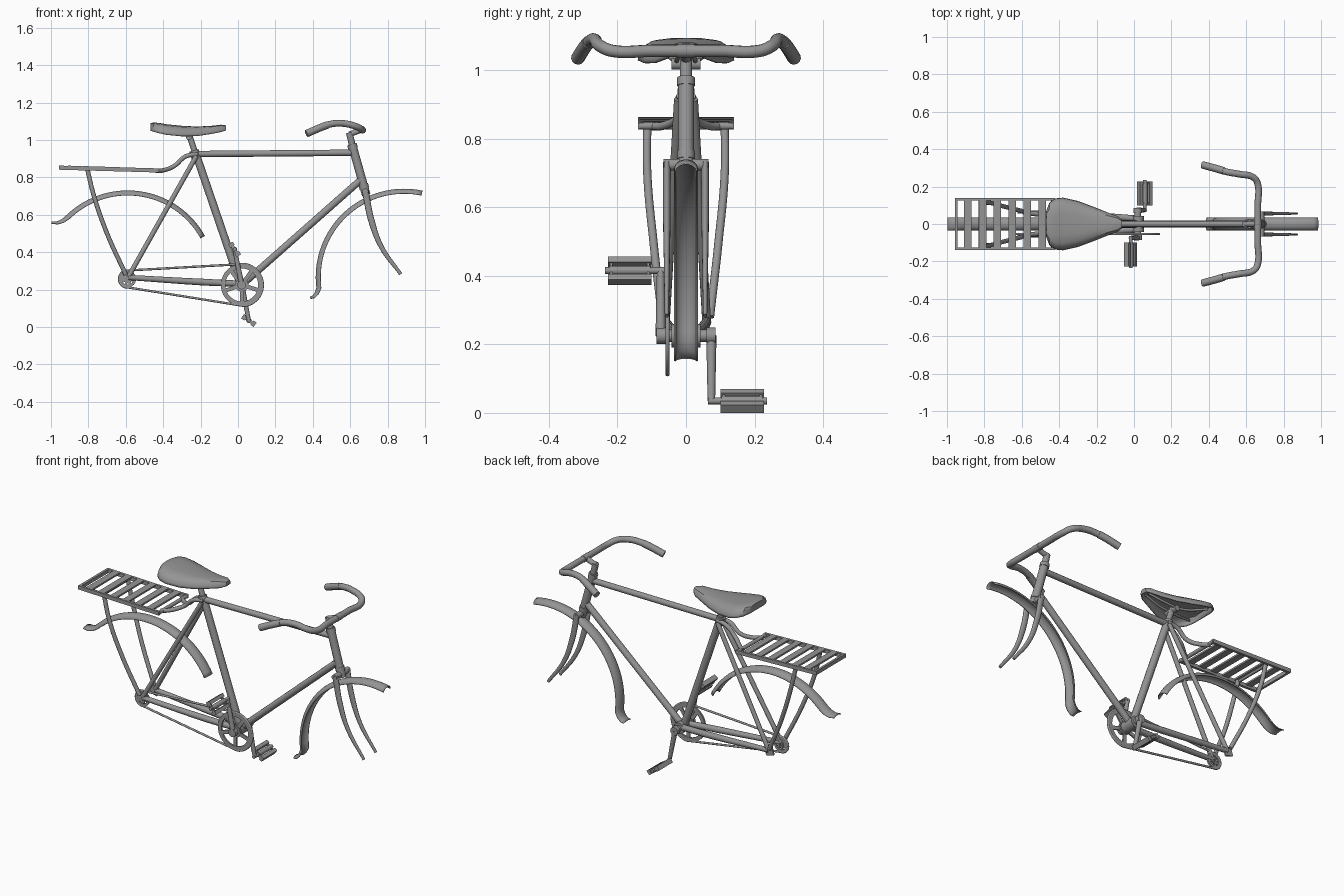
import bpy, bmesh, math
from mathutils import Vector, Matrix

cube = bpy.data.objects.get("Cube")
if cube:
    bpy.data.objects.remove(cube, do_unlink=True)

GREY = (0.3, 0.3, 0.3, 1)
grey = bpy.data.materials.new("plain_grey")
grey.use_nodes = True
grey.diffuse_color = GREY
grey.node_tree.nodes["Principled BSDF"].inputs["Base Color"].default_value = GREY


def finish(ob, angle=40):
    bpy.ops.object.select_all(action='DESELECT')
    ob.select_set(True)
    bpy.context.view_layer.objects.active = ob
    if ob.type == 'CURVE':
        bpy.ops.object.convert(target='MESH')
        ob = bpy.context.object
    ob.data.materials.clear()
    ob.data.materials.append(grey)
    bpy.ops.object.shade_smooth_by_angle(angle=math.radians(angle))
    return ob


def tube(name, pts, r, smooth=False, cyclic=False):
    """Round tube along points; r is one radius or one per point."""
    cu = bpy.data.curves.new(name, 'CURVE')
    cu.dimensions = '3D'
    cu.bevel_depth, cu.bevel_resolution = 1.0, 4
    cu.use_fill_caps, cu.resolution_u = True, 8
    radii = r if isinstance(r, (list, tuple)) else [r] * len(pts)
    sp = cu.splines.new('BEZIER' if smooth else 'POLY')
    store = sp.bezier_points if smooth else sp.points
    store.add(len(pts) - 1)
    for p, co, rad in zip(store, pts, radii):
        p.co = co if smooth else (*co, 1)
        p.radius = rad
        if smooth:
            p.handle_left_type = p.handle_right_type = 'AUTO'
    sp.use_cyclic_u = cyclic
    ob = bpy.data.objects.new(name, cu)
    bpy.context.collection.objects.link(ob)
    return finish(ob)


def from_bmesh(name, bm, angle=40):
    bmesh.ops.recalc_face_normals(bm, faces=bm.faces)
    me = bpy.data.meshes.new(name)
    bm.to_mesh(me)
    bm.free()
    ob = bpy.data.objects.new(name, me)
    bpy.context.collection.objects.link(ob)
    return finish(ob, angle)


def box(name, centre, size, tilt=0):
    """Box turned by tilt about the y axis."""
    bm = bmesh.new()
    bmesh.ops.create_cube(bm, size=1, matrix=Matrix.Translation(centre)
                          @ Matrix.Rotation(tilt, 4, 'Y') @ Matrix.Diagonal((*size, 1)))
    return from_bmesh(name, bm)


def ring(name, centre, inner, outer, thick):
    """Flat annulus standing in the xz plane."""
    bm = bmesh.new()
    h = thick / 2
    vs = [bm.verts.new(Vector(centre) + Vector((a, b, 0)))
          for a, b in ((inner, -h), (outer, -h), (outer, h), (inner, h))]
    es = [bm.edges.new((vs[i], vs[(i + 1) % 4])) for i in range(4)]
    bmesh.ops.spin(bm, geom=vs + es, cent=centre, axis=(0, 1, 0), angle=math.tau, steps=40)
    bmesh.ops.remove_doubles(bm, verts=bm.verts, dist=1e-5)
    return from_bmesh(name, bm)


def shell(name, rows, thick, closed_ends=False):
    """Open skin through rows of points, thickened."""
    bm = bmesh.new()
    grid = [[bm.verts.new(p) for p in row] for row in rows]
    for a, b in zip(grid, grid[1:]):
        for i in range(len(a) - 1):
            bm.faces.new((a[i], a[i + 1], b[i + 1], b[i]))
    if closed_ends:
        bm.faces.new(grid[0])
        bm.faces.new(grid[-1])
    ob = from_bmesh(name, bm, 35)
    m = ob.modifiers.new("thickness", 'SOLIDIFY')
    m.thickness, m.offset = thick, 0


SIDES = (("left", 1), ("right", -1))
crank_c = Vector((0.02, 0, 0.225))
rear_c = Vector((-0.59, 0, 0.257))
head_top, head_low = Vector((0.612, 0, 0.968)), Vector((0.676, 0, 0.74))

# Main frame tubes
tube("seat_tube", [(0.015, 0, 0.225), (-0.23, 0, 0.94)], 0.021)
tube("seat_post", [(-0.225, 0, 0.92), (-0.262, 0, 1.03)], 0.016)
tube("seat_collar", [(-0.222, 0, 0.9), (-0.236, 0, 0.945)], 0.025)
tube("top_tube", [(-0.225, 0, 0.925), (0.615, 0, 0.932)], 0.017)
tube("down_tube", [(0.02, 0, 0.225), (0.66, 0, 0.79)], 0.019)
tube("head_tube", [head_top, head_low], 0.023)
tube("upper_head_cup", [head_top + Vector((-0.003, 0, 0.01)), head_top.lerp(head_low, 0.06)], 0.026)
tube("lower_head_cup", [head_low.lerp(head_top, 0.1), head_low], 0.026)
tube("bottom_bracket", [(0.02, -0.042, 0.225), (0.02, 0.042, 0.225)], 0.034)
tube("crank_axle", [(0.02, -0.086, 0.225), (0.02, 0.086, 0.225)], 0.018)

# Stays and rear ends
for side, s in SIDES:
    tube(f"{side}_chain_stay", [(0, s * 0.03, 0.232), (-0.18, s * 0.042, 0.24),
                                (-0.585, s * 0.06, 0.265)], [0.017, 0.018, 0.014], True)
    tube(f"{side}_seat_stay", [(-0.222, s * 0.022, 0.915), (-0.585, s * 0.06, 0.27)], 0.013)
    box(f"{side}_rear_dropout", (-0.592, s * 0.06, 0.262), (0.05, 0.01, 0.05), 0.3)

# Fork, with blades narrower sideways than front to back
tube("fork_crown", [(0.68, -0.066, 0.724), (0.68, 0.066, 0.724)], 0.017)
tube("fork_steerer", [head_low, (0.686, 0, 0.705)], 0.023)
for side, s in SIDES:
    blade = tube(f"{side}_fork_blade", [(0.68, 0, 0.73), (0.714, 0, 0.567),
                                        (0.767, 0, 0.428), (0.87, 0, 0.283)],
                 [0.018, 0.017, 0.013, 0.009], True)
    blade.scale.y = 0.65
    blade.location.y = s * 0.056

# Handlebar, stem and grips
tube("stem_post", [head_top, (0.595, 0, 1.04)], 0.018)
tube("stem_arm", [(0.595, 0, 1.03), (0.662, 0, 1.055)], 0.015)
tube("stem_clamp", [(0.662, -0.025, 1.056), (0.662, 0.025, 1.056)], 0.02)
half = [(0.662, 0.1, 1.056), (0.661, 0.215, 1.056), (0.64, 0.248, 1.069),
        (0.56, 0.267, 1.089), (0.49, 0.28, 1.084), (0.44, 0.296, 1.066)]
tube("handlebar", [(x, -y, z) for x, y, z in reversed(half)] + half, 0.018, True)
for side, s in SIDES:
    tube(f"{side}_grip", [(0.48, s * 0.284, 1.081), (0.44, s * 0.296, 1.066),
                          (0.366, s * 0.316, 1.034)], 0.02, True)


# Mudguards: arched channel swept along a wheel arc, flattening at the flared tip
def mudguard(name, path):
    rows = []
    for i, p in enumerate(path):
        t = (path[min(i + 1, len(path) - 1)] - path[max(i - 1, 0)]).normalized()
        out = Vector((-t.z, 0, t.x))
        depth = 0.024 * min(1, 0.4 + 0.2 * i)
        rows.append([p + Vector((0, 0.032 * math.sin(a), 0)) + out * depth * (math.cos(a) - 1)
                     for a in (math.radians(d) for d in range(-90, 91, 15))])
    shell(name, rows, 0.005)


def arc(c, r, start, end, n):
    return [Vector((c[0] + r * math.cos(a), 0, c[1] + r * math.sin(a)))
            for a in (math.radians(start + (end - start) * i / n) for i in range(n + 1))]


front = arc((0.888, 0.267), 0.47, 187, 78, 36)
mudguard("front_mudguard", [Vector((0.385, 0, 0.16)), Vector((0.4, 0, 0.166)),
                            Vector((0.412, 0, 0.182))] + front)
rear = arc((-0.59, 0.258), 0.47, 134, 29, 36)
mudguard("rear_mudguard", [Vector((-0.998, 0, 0.563)), Vector((-0.967, 0, 0.563)),
                           Vector((-0.942, 0, 0.574))] + rear)

# Saddle: x, half width, rim height, crown height, with a flat-topped section
stations = [(-0.466, 0.07, 1.05, 1.088), (-0.45, 0.112, 1.044, 1.091), (-0.42, 0.134, 1.036, 1.088),
            (-0.38, 0.138, 1.028, 1.081), (-0.3, 0.12, 1.02, 1.073), (-0.22, 0.09, 1.021, 1.069),
            (-0.14, 0.058, 1.033, 1.073), (-0.09, 0.04, 1.043, 1.079), (-0.066, 0.02, 1.052, 1.076)]
flank = [(1, 0), (0.98, 0.25), (0.91, 0.6), (0.74, 0.88), (0.4, 0.98)]
section = [(-a, b) for a, b in flank] + [(0, 1)] + flank[::-1]
shell("saddle", [[(x, w * a, rim + (crown - rim) * b) for a, b in section]
                 for x, w, rim, crown in stations], 0.006, True)
for side, s in SIDES:
    tube(f"{side}_saddle_rail", [(-0.09, s * 0.012, 1.055), (-0.2, s * 0.025, 1.033),
                                 (-0.3, s * 0.032, 1.028), (-0.44, s * 0.075, 1.06)], 0.007, True)
tube("saddle_clamp", [(-0.262, -0.042, 1.018), (-0.262, 0.042, 1.018)], 0.017)

# Luggage rack, sloping slightly down to the front
slope = 0.028
rack_z = lambda x: 0.855 - slope * (x + 0.95)
for side, s in SIDES:
    box(f"{side}_rack_rail", (-0.69, s * 0.132, rack_z(-0.69) - 0.003), (0.53, 0.015, 0.022), slope)
    tube(f"{side}_rack_strut", [(-0.807, s * 0.113, 0.85), (-0.77, s * 0.113, 0.70),
                                (-0.70, s * 0.095, 0.50), (-0.6, s * 0.07, 0.28)], 0.012, True)
    tube(f"{side}_rack_brace", [(-0.44, s * 0.1, 0.836), (-0.4, s * 0.065, 0.838),
                                (-0.34, s * 0.024, 0.862), (-0.28, s * 0.02, 0.912),
                                (-0.215, s * 0.016, 0.925)], 0.012, True)
for i in range(6):
    x = -0.89 + i * 0.08
    box(f"rack_slat_{i + 1}", (x, 0, rack_z(x) + 0.004), (0.04, 0.27, 0.01), slope)
box("rack_rear_bar", (-0.95, 0, rack_z(-0.95) - 0.003), (0.014, 0.278, 0.022), slope)
tube("rack_front_bar", [(-0.432, -0.136, 0.837), (-0.432, 0.136, 0.837)], 0.011)
tube("rack_strut_bar", [(-0.807, -0.12, 0.842), (-0.807, 0.12, 0.842)], 0.008)


# Sprockets and chain
def sprocket(name, c, inner, outer, hub, spokes):
    c = Vector((c.x, -0.054, c.z))
    ring(name + "_rim", c, inner, outer, 0.01)
    ring(name + "_hub", c, 0.008, hub, 0.012)
    for i in range(spokes):
        a = math.tau * i / spokes + 0.3
        mid = (inner + hub) / 2
        box(f"{name}_spoke_{i + 1}", c + mid * Vector((math.cos(a), 0, -math.sin(a))),
            (inner - hub + 0.012, 0.008, hub * 0.6), a)


sprocket("chainring", crank_c, 0.088, 0.112, 0.036, 5)
sprocket("rear_sprocket", rear_c, 0.03, 0.045, 0.017, 4)
lean = math.degrees(math.acos((0.113 - 0.046) / (crank_c - rear_c).length))
loop = arc((crank_c.x, crank_c.z), 0.113, -lean, lean, 24)
loop += arc((rear_c.x, rear_c.z), 0.046, lean, 360 - lean, 16)
tube("chain", [(p.x, -0.054, p.z) for p in loop], 0.006, cyclic=True)

# Cranks and pedals
for side, s, tilt in (("left", 1, 0.6), ("right", -1, 0.98)):
    end = crank_c + Vector((0.038 * s, 0, -0.19 * s))
    y = s * 0.074
    tube(f"{side}_crank_arm", [(crank_c.x, y, crank_c.z), (end.x, y, end.z)], [0.015, 0.011])
    tube(f"{side}_crank_boss", [(crank_c.x, s * 0.06, crank_c.z), (crank_c.x, s * 0.086, crank_c.z)], 0.024)
    tube(f"{side}_pedal_spindle", [(end.x, s * 0.064, end.z), (end.x, s * 0.236, end.z)], 0.01)
    tube(f"{side}_pedal_barrel", [(end.x, s * 0.104, end.z), (end.x, s * 0.224, end.z)], 0.014)
    u = Vector((math.cos(tilt), 0, -math.sin(tilt)))
    mid = Vector((end.x, s * 0.164, end.z))
    for k, part in ((1, "front"), (-1, "rear")):
        box(f"{side}_pedal_{part}_block", mid + u * 0.031 * k, (0.02, 0.128, 0.028), tilt)
    for k, part in ((-1, "inner"), (1, "outer")):
        box(f"{side}_pedal_{part}_plate", mid + Vector((0, k * s * 0.054, 0)), (0.07, 0.008, 0.016), tilt)
